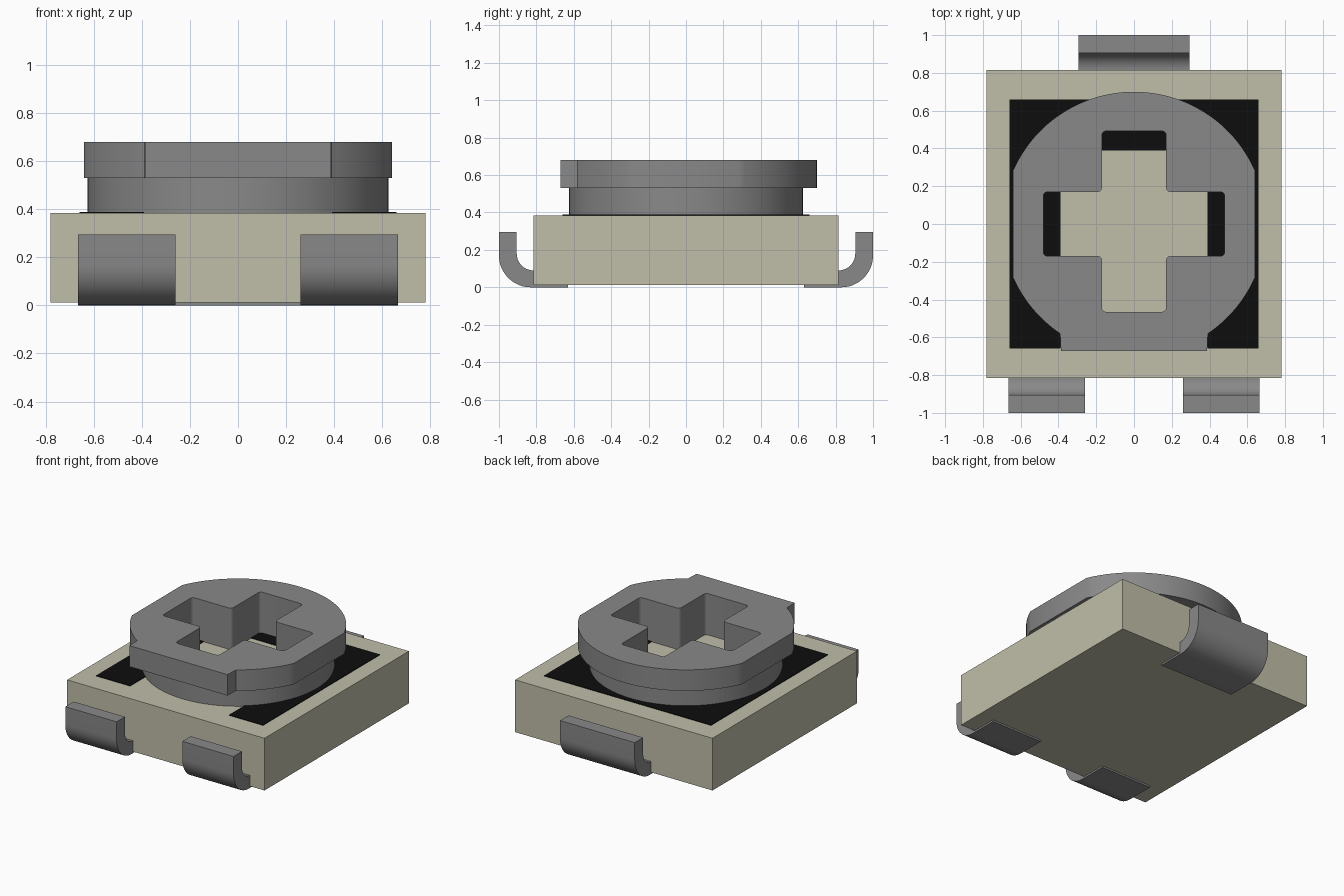
import bpy, bmesh, math
from mathutils import Vector

if "Cube" in bpy.data.objects:
    bpy.data.objects.remove(bpy.data.objects["Cube"], do_unlink=True)


def material(name, rgb):
    m = bpy.data.materials.new(name)
    m.use_nodes = True
    m.diffuse_color = (*rgb, 1)
    bsdf = next(n for n in m.node_tree.nodes if n.type == 'BSDF_PRINCIPLED')
    bsdf.inputs["Base Color"].default_value = (*rgb, 1)
    return m


BEIGE = material("beige ceramic", (0.53, 0.52, 0.40))
GREY = material("grey metal", (0.25, 0.25, 0.25))
BLACK = material("black film", (0.004, 0.004, 0.004))


def prism(name, loops, lo, hi, mat, along_x=False):
    """Extrude closed outlines (the first is outer, the rest are holes)."""
    bm = bmesh.new()
    edges = []
    for loop in loops:
        vs = [bm.verts.new((lo, u, v) if along_x else (u, v, lo)) for u, v in loop]
        edges += [bm.edges.new((vs[i - 1], vs[i])) for i in range(len(vs))]
    if len(loops) == 1:
        bm.faces.new(vs)
    else:
        bmesh.ops.triangle_fill(bm, edges=edges, use_beauty=True,
                                normal=(1, 0, 0) if along_x else (0, 0, 1))
    ext = bmesh.ops.extrude_face_region(bm, geom=bm.faces[:])
    moved = [g for g in ext["geom"] if isinstance(g, bmesh.types.BMVert)]
    d = hi - lo
    bmesh.ops.translate(bm, verts=moved, vec=(d, 0, 0) if along_x else (0, 0, d))
    bmesh.ops.recalc_face_normals(bm, faces=bm.faces[:])
    me = bpy.data.meshes.new(name)
    bm.to_mesh(me)
    bm.free()
    me.materials.append(mat)
    ob = bpy.data.objects.new(name, me)
    bpy.context.collection.objects.link(ob)
    bpy.ops.object.select_all(action='DESELECT')
    ob.select_set(True)
    bpy.context.view_layer.objects.active = ob
    bpy.ops.object.shade_smooth_by_angle(angle=math.radians(30))
    return ob


def arc(cx, cy, r, a0, a1, n):
    return [(cx + r * math.cos(math.radians(a0 + (a1 - a0) * i / n)),
             cy + r * math.sin(math.radians(a0 + (a1 - a0) * i / n))) for i in range(n + 1)]


def fillet(points, r, n=4):
    """Round every right-angled corner of an outline."""
    out = []
    for i, p in enumerate(points):
        p = Vector(p)
        a = (Vector(points[i - 1]) - p).normalized() * r
        b = (Vector(points[(i + 1) % len(points)]) - p).normalized() * r
        c = p + a + b
        for k in range(n + 1):
            t = math.pi / 2 * k / n
            out.append(tuple(c - b * math.cos(t) - a * math.sin(t)))
    return out


# Ceramic base
prism("base_block", [[(-.78, -.815), (.78, -.815), (.78, .815), (-.78, .815)]], .012, .385, BEIGE)

# Horseshoe resistive film, open at the front
prism("resistive_track", [[(-.66, -.66), (-.39, -.66), (-.39, .39), (.39, .39),
                           (.39, -.66), (.66, -.66), (.66, .66), (-.66, .66)]], .383, .389, BLACK)

# Cross-shaped opening through the rotor
w = .17
cross = fillet([(w, w), (w, .492), (-w, .492), (-w, w), (-.48, w), (-.48, -w),
                (-w, -w), (-w, -.465), (w, -.465), (w, -w), (.48, -w), (.48, w)], .022)

# Rotor: round neck, then a cap with flat sides and a front tab
prism("rotor_neck", [arc(0, 0, .625, 0, 360 - 360 / 96, 95), cross], .385, .53, GREY)
R, flat, tab = .70, .64, .387
a_flat = math.degrees(math.acos(flat / R))
a_tab = math.degrees(math.acos(tab / R))
cap = (arc(0, 0, R, -a_tab, -a_flat, 12) + arc(0, 0, R, a_flat, 180 - a_flat, 48)
       + arc(0, 0, R, 180 + a_flat, 180 + a_tab, 12)
       + [(-.392, -.565), (-tab, -.672), (tab, -.672), (.392, -.565)])
prism("rotor_cap", [cap, cross], .53, .68, GREY)

# Bent terminals: foot under the base, curling up outside it
profile = ([(.63, 0)] + arc(.83, .17, .17, -90, 0, 12) + [(1, .295), (.905, .295)]
           + arc(.815, .18, .09, 0, -90, 10) + [(.63, .09)])
front = [(-y, z) for y, z in profile]
for name, x0, x1, outline in (("front_right_terminal", -.665, -.26, front),
                              ("front_left_terminal", .26, .665, front),
                              ("back_terminal", -.295, .295, profile)):
    prism(name, [outline], x0, x1, GREY, along_x=True)
